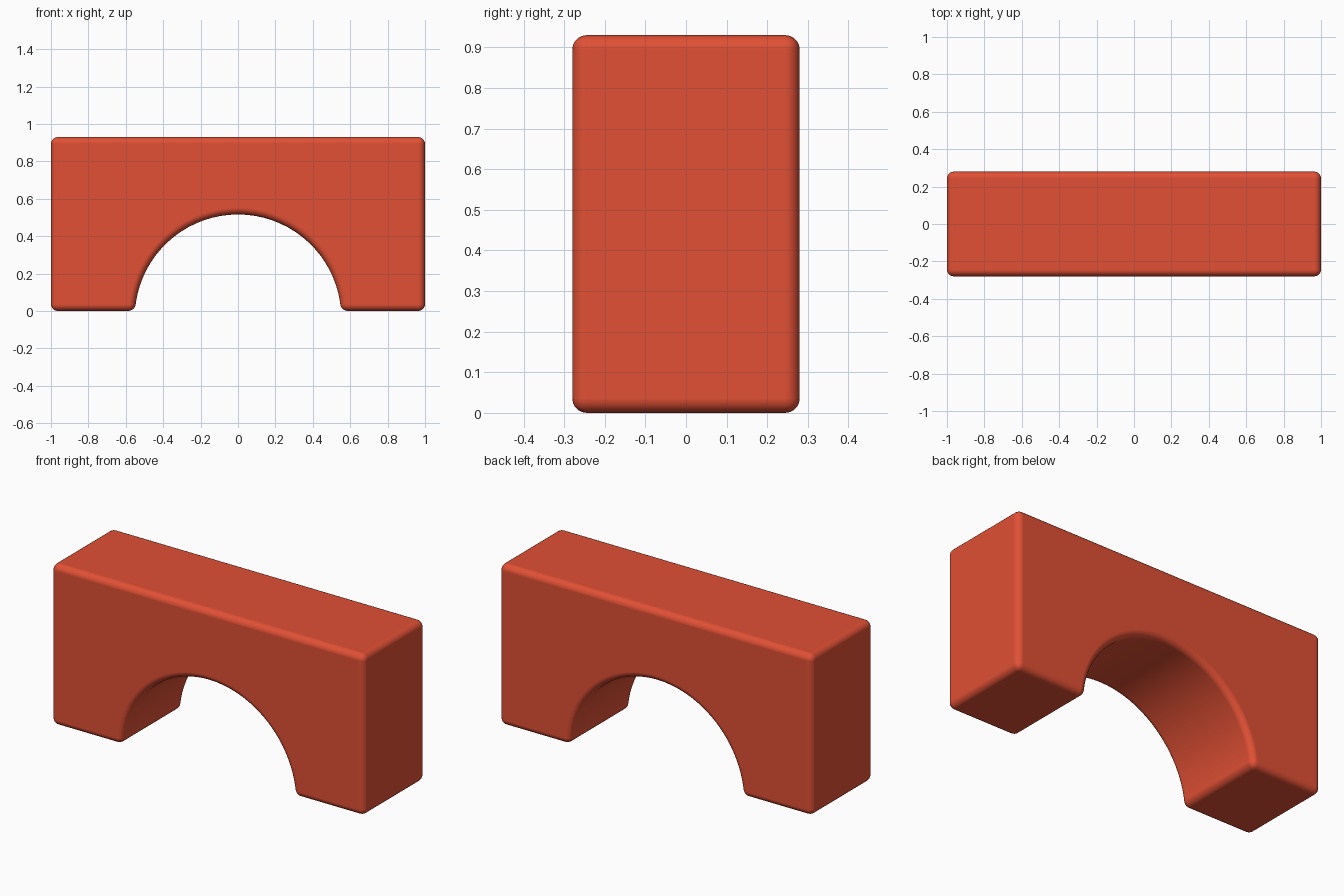
import bpy, bmesh, math

if "Cube" in bpy.data.objects:
    bpy.data.objects.remove(bpy.data.objects["Cube"])

HALF_LENGTH, HALF_DEPTH, HEIGHT = 1.0, 0.28, 0.93
RADIUS, CENTRE_Z = 0.552, -0.036
ARCH_SEGMENTS = 36

# Front profile: rectangle with a round arch cut from its base
start = math.asin(-CENTRE_Z / RADIUS)
profile = [(-HALF_LENGTH, 0), (-HALF_LENGTH, HEIGHT), (HALF_LENGTH, HEIGHT), (HALF_LENGTH, 0)]
for i in range(ARCH_SEGMENTS + 1):
    a = start + (math.pi - 2 * start) * i / ARCH_SEGMENTS
    profile.append((RADIUS * math.cos(a), CENTRE_Z + RADIUS * math.sin(a)))

# Extrude the profile front to back
bm = bmesh.new()
face = bm.faces.new([bm.verts.new((x, -HALF_DEPTH, z)) for x, z in profile])
result = bmesh.ops.extrude_face_region(bm, geom=[face])
back = [v for v in result["geom"] if isinstance(v, bmesh.types.BMVert)]
bmesh.ops.translate(bm, verts=back, vec=(0, 2 * HALF_DEPTH, 0))
bmesh.ops.recalc_face_normals(bm, faces=bm.faces)
for f in bm.faces:
    f.smooth = True
mesh = bpy.data.meshes.new("arch_block")
bm.to_mesh(mesh)
bm.free()
block = bpy.data.objects.new("arch_block", mesh)
bpy.context.collection.objects.link(block)

# Softly rounded edges
bevel = block.modifiers.new("rounded_edges", "BEVEL")
bevel.width = 0.036
bevel.segments = 5
bevel.limit_method = "ANGLE"
bevel.angle_limit = math.radians(30)
bevel.use_clamp_overlap = False
bevel.harden_normals = True

# Red paint
red = bpy.data.materials.new("red_paint")
red.diffuse_color = (0.75, 0.08, 0.035, 1)
red.use_nodes = True
red.node_tree.nodes["Principled BSDF"].inputs["Base Color"].default_value = red.diffuse_color
mesh.materials.append(red)
